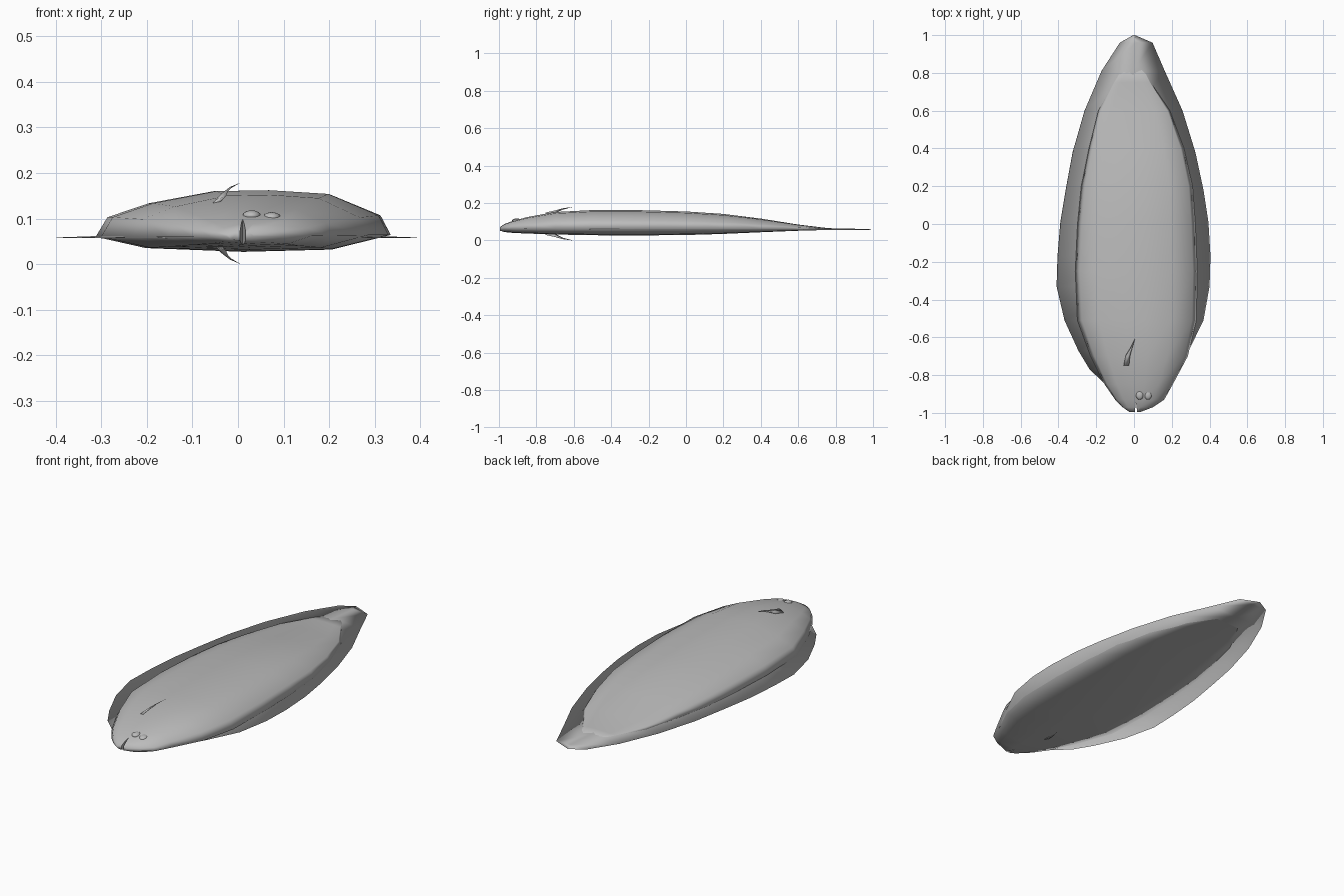
import bpy, bmesh, math
from mathutils import Vector

cube = bpy.data.objects.get("Cube")
if cube:
    bpy.data.objects.remove(cube, do_unlink=True)

grey = bpy.data.materials.new("plain grey")
grey.use_nodes = True
COLOUR = (0.5, 0.5, 0.5, 1)
grey.diffuse_color = COLOUR
grey.node_tree.nodes["Principled BSDF"].inputs["Base Color"].default_value = COLOUR

MID = 0.06  # height of the flat edge line


def finish(name, bm, smooth=True):
    bmesh.ops.recalc_face_normals(bm, faces=bm.faces)
    for face in bm.faces:
        face.smooth = smooth
    mesh = bpy.data.meshes.new(name)
    bm.to_mesh(mesh)
    bm.free()
    mesh.materials.append(grey)
    obj = bpy.data.objects.new(name, mesh)
    bpy.context.collection.objects.link(obj)
    return obj


def loft(name, rings, smooth=True):
    """Skin a list of closed rings and cap both ends."""
    bm = bmesh.new()
    loops = [[bm.verts.new(p) for p in ring] for ring in rings]
    count = len(loops[0])
    for a, b in zip(loops, loops[1:]):
        for i in range(count):
            j = (i + 1) % count
            bm.faces.new((a[i], a[j], b[j], b[i]))
    bm.faces.new(loops[0])
    bm.faces.new(loops[-1])
    return finish(name, bm, smooth)


# Body: lopsided flat section (side, height) scaled along the length
section = [(-1, 0), (-.92, .42), (-.64, .72), (-.2, .98), (.17, 1), (.58, .92),
           (.93, .46), (1, .04), (.6, -.85), (0, -1), (-.66, -.75)]
# y, right edge, left edge, top, bottom
stations = [
    (-.995, -.025, .035, .072, .052),
    (-.97, -.06, .10, .088, .045),
    (-.93, -.10, .16, .103, .041),
    (-.85, -.155, .205, .125, .037),
    (-.70, -.23, .285, .152, .032),
    (-.51, -.30, .33, .162, .028),
    (-.25, -.312, .335, .162, .027),
    (0, -.30, .325, .155, .029),
    (.2, -.28, .31, .142, .035),
    (.4, -.24, .265, .117, .044),
    (.6, -.19, .19, .085, .052),
    (.75, -.11, .09, .067, .056),
    (.85, -.05, .04, .061, .058),
]
rings = []
for y, right, left, top, bottom in stations:
    centre, half = (right + left) / 2, (left - right) / 2
    rings.append([(centre + u * half, y,
                   MID + h * ((top - MID) if h > 0 else (MID - bottom)))
                  for u, h in section])
body = loft("body", rings)

# Mouth: narrow upright wedge cut in the snout
cutter = loft("mouth_cutter", [
    [(.002, -1.02, z), (.020, -1.02, z), (.010, -.94, z)] for z in (0, .2)], False)
cutter.hide_render = True
cutter.hide_viewport = True
cut = body.modifiers.new("mouth", "BOOLEAN")
cut.operation = "DIFFERENCE"
cut.solver = "EXACT"
cut.object = cutter

# Fringe fin: thin lens-shaped sheet; y, right edge, left edge
fringe = [
    (-.85, -.15, .19), (-.77, -.235, .235), (-.67, -.295, .29), (-.51, -.368, .368),
    (-.33, -.41, .40), (-.17, -.405, .405), (.01, -.39, .394), (.18, -.362, .368),
    (.38, -.325, .325), (.6, -.262, .257), (.81, -.172, .163), (.96, -.075, .098),
    (1.0, -.004, .004),
]
loft("fringe_fin", [
    [(r, y, .058), ((r + l) / 2, y, .0585 + .035 * (l - r) / 2),
     (l, y, .058), ((r + l) / 2, y, .0575 - .01 * (l - r) / 2)]
    for y, r, l in fringe])

# Side fins: small curved blades above and below, mirrored through the body
blade = [  # centre of the blade and its width
    (-.045, -.75, .137, .05), (-.034, -.70, .152, .034),
    (-.016, -.66, .168, .016), (.004, -.61, .178, .002)]
for name, flip in (("upper_side_fin", False), ("lower_side_fin", True)):
    rings = []
    for x, y, z, w in blade:
        across = Vector((.75, 0, .5)) * w / 2
        thick = Vector((-.5, 0, .75)) * w * .12
        ring = [Vector((x, y, z)) + d for d in (-across, thick, across, -thick)]
        if flip:
            for p in ring:
                p.z = .179 - p.z
        rings.append(ring)
    loft(name, rings)

# Eyes: two flattened beads on the upper side
for name, x, z in (("inner_eye", .03, .106), ("outer_eye", .074, .102)):
    bm = bmesh.new()
    bmesh.ops.create_uvsphere(bm, u_segments=16, v_segments=10, radius=1)
    bmesh.ops.scale(bm, vec=(.02, .025, .012), verts=bm.verts)
    bmesh.ops.translate(bm, vec=(x, -.905, z), verts=bm.verts)
    finish(name, bm)
